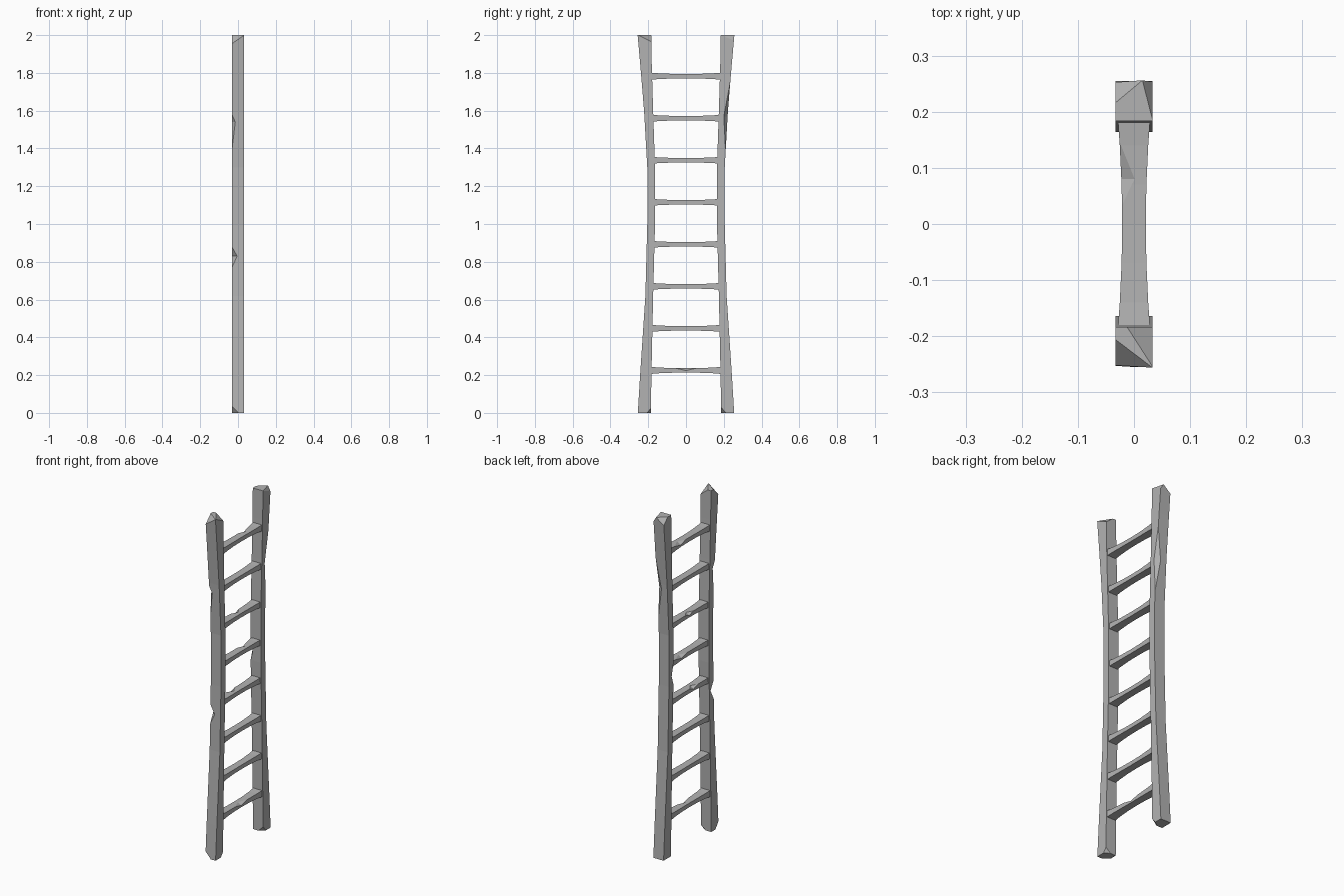
import bpy, bmesh
from mathutils import Vector

cube = bpy.data.objects.get("Cube")
if cube:
    bpy.data.objects.remove(cube, do_unlink=True)

grey = bpy.data.materials.new("weathered_grey")
grey.use_nodes = True
GREY = (0.45, 0.45, 0.45, 1)
grey.diffuse_color = GREY
grey.node_tree.nodes["Principled BSDF"].inputs["Base Color"].default_value = GREY


def finish(name, bm):
    bmesh.ops.recalc_face_normals(bm, faces=bm.faces)
    mesh = bpy.data.meshes.new(name)
    bm.to_mesh(mesh)
    bm.free()
    mesh.materials.append(grey)
    obj = bpy.data.objects.new(name, mesh)
    bpy.context.collection.objects.link(obj)
    return obj


def loft(rings):
    """Skin a list of four-point rings and cap both ends."""
    bm = bmesh.new()
    loops = [[bm.verts.new(p) for p in ring] for ring in rings]
    for a, b in zip(loops, loops[1:]):
        for i in range(4):
            j = (i + 1) % 4
            bm.faces.new((a[i], a[j], b[j], b[i]))
    bm.faces.new(loops[0])
    bm.faces.new(loops[-1])
    return bm


def clip_corner(bm, corner, dx, dy, dz):
    """Slice off a corner, with signed distances along its three edges."""
    c = Vector(corner)
    p, q, r = c + Vector((dx, 0, 0)), c + Vector((0, dy, 0)), c + Vector((0, 0, dz))
    n = (q - p).cross(r - p).normalized()
    if n.dot(c - p) < 0:
        n = -n
    bmesh.ops.bisect_plane(bm, geom=bm.verts[:] + bm.edges[:] + bm.faces[:],
                           plane_co=p, plane_no=n, clear_outer=True)
    bmesh.ops.holes_fill(bm, edges=[e for e in bm.edges if e.is_boundary], sides=0)


def notch(obj, a, b, p, q):
    """Cut a V-shaped chip from a to b along an edge, its valley running p to q."""
    a, b, p, q = map(Vector, (a, b, p, q))
    m, d = (p + q) / 2, (p - q) * 1.5
    tri = [m, a + (a - m), b + (b - m)]
    bm = bmesh.new()
    ends = [[bm.verts.new(v + k * d) for v in tri] for k in (-1, 1)]
    for e in ends:
        bm.faces.new(e)
    for i in range(3):
        j = (i + 1) % 3
        bm.faces.new((ends[0][i], ends[0][j], ends[1][j], ends[1][i]))
    cutter = finish("chip_cutter", bm)
    cutter.hide_render = True
    mod = obj.modifiers.new("chip", 'BOOLEAN')
    mod.operation, mod.solver, mod.object = 'DIFFERENCE', 'EXACT', cutter
    bpy.context.view_layer.objects.active = obj
    bpy.ops.object.modifier_apply(modifier=mod.name)
    bpy.data.objects.remove(cutter, do_unlink=True)


# Side rails, bowed inward: height, inner and outer distance from the middle
W = 0.033
PROFILE = [(0, .186, .255), (.2, .183, .243), (.62, .174, .215), (1, .164, .205),
           (1.3, .164, .205), (1.6, .174, .222), (1.83, .181, .241), (2, .184, .256)]


def rail(side):
    return loft([[(-W, side * i, z), (W, side * i, z), (W, side * o, z), (-W, side * o, z)]
                 for z, i, o in PROFILE])


bm = rail(-1)
clip_corner(bm, (-W, -.256, 2), .066, .05, -.05)
clip_corner(bm, (W, -.184, 2), -.045, -.07, -.035)
clip_corner(bm, (-W, -.255, 0), .035, .03, .04)
clip_corner(bm, (W, -.186, 0), -.03, -.02, .025)
front_rail = finish("front_rail", bm)
notch(front_rail, (-W, -.21, .77), (-W, -.208, .88), (-.005, -.209, .83), (-W, -.18, .83))
notch(front_rail, (-W, -.21, 1.38), (-W, -.22, 1.58), (-.016, -.217, 1.54), (-W, -.2, 1.54))

bm = rail(1)
clip_corner(bm, (W, .256, 2), -.018, -.07, -.03)
clip_corner(bm, (-W, .256, 2), .048, -.04, -.04)
clip_corner(bm, (W, .186, 0), -.03, .025, .03)
back_rail = finish("back_rail", bm)
notch(back_rail, (W, .209, 1.4), (W, .236, 1.76), (W, .2, 1.57), (.005, .22, 1.57))
notch(back_rail, (-W, .164, 1.0), (-W, .164, 1.12), (-.02, .164, 1.05), (-W, .18, 1.05))

# Rungs, thinner toward the middle
STEPS = 8
rungs = []
for k in range(STEPS):
    z = .225 + k * .2225
    rings = []
    for y in (-.19, -.14, -.07, 0, .07, .14, .19):
        t = abs(y) / .19
        w, h = .021 + .008 * t * t, .012 + .007 * t ** 3
        rings.append([(-w, y, z - h), (w, y, z - h), (w, y, z + h), (-w, y, z + h)])
    rungs.append(finish(f"rung_{k + 1}", loft(rings)))

# Chips on rung top edges: rung index, side, position, half length
for k, s, y, r in [(0, 1, 0, .06), (3, -1, -.04, .04), (4, -1, .07, .05),
                   (5, -1, 0, .04), (7, -1, .08, .05)]:
    z = .225 + k * .2225 + .012
    notch(rungs[k], (s * .023, y - r, z), (s * .023, y + r, z),
          (0, y, z), (s * .023, y, z - .014))
